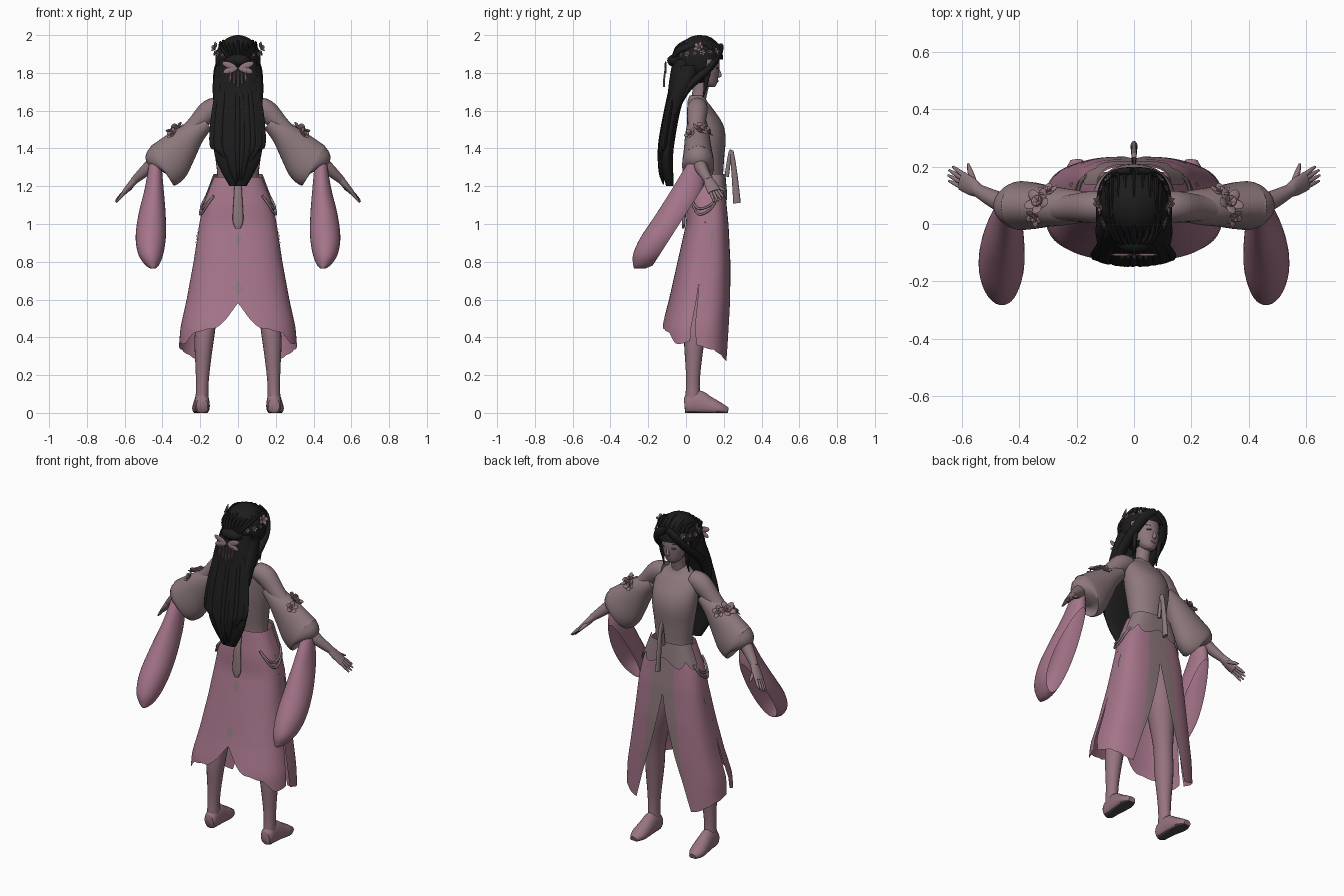
import bpy, bmesh, math, random
from mathutils import Vector, Matrix

random.seed(4)
if "Cube" in bpy.data.objects:
    bpy.data.objects.remove(bpy.data.objects["Cube"])


def material(name, *rgb):
    m = bpy.data.materials.new(name)
    m.use_nodes = True
    m.diffuse_color = (*rgb, 1)
    m.node_tree.nodes["Principled BSDF"].inputs["Base Color"].default_value = (*rgb, 1)
    return m


SKIN = material("mauve skin", .265, .185, .2)
CLOTH = material("grey mauve cloth", .265, .188, .2)
PINK = material("dusty pink cloth", .37, .175, .25)
STOCKING = material("rose stocking", .31, .175, .215)
HAIR = material("black hair", .012, .012, .012)
ROSE = material("rose ornament", .28, .18, .2)
DARK = material("dark grey", .07, .06, .065)


def finish(name, bm, mats, mirror=False):
    bmesh.ops.recalc_face_normals(bm, faces=bm.faces)
    mesh = bpy.data.meshes.new(name)
    bm.to_mesh(mesh)
    bm.free()
    ob = bpy.data.objects.new(name, mesh)
    bpy.context.collection.objects.link(ob)
    for m in mats:
        mesh.materials.append(m)
    if mirror:
        ob.modifiers.new("Mirror", "MIRROR").use_clip = False
    bpy.ops.object.select_all(action="DESELECT")
    ob.select_set(True)
    bpy.context.view_layer.objects.active = ob
    bpy.ops.object.shade_smooth_by_angle(angle=math.radians(50))
    return ob


def spline(rows, steps):
    """Catmull-Rom interpolation of equal-length tuples."""
    out = []
    for i in range(len(rows) - 1):
        p = [rows[max(i - 1, 0)], rows[i], rows[i + 1], rows[min(i + 2, len(rows) - 1)]]
        for s in range(steps):
            t = s / steps
            out.append(tuple(b + .5 * t * (c - a + t * (2*a - 5*b + 4*c - d + t * (3*(b - c) + d - a)))
                             for a, b, c, d in zip(*p)))
    return out + [rows[-1]]


def add_loft(bm, rows, n=20, steps=4, ref=None):
    """Skin elliptical sections (x, y, z, a, b); flat rings unless ref is given."""
    rows = spline(rows, steps)
    rings = []
    for i, (x, y, z, a, b) in enumerate(rows):
        t = Vector((0, 0, 1))
        if ref:
            t = (Vector(rows[min(i + 1, len(rows) - 1)][:3]) - Vector(rows[max(i - 1, 0)][:3])).normalized()
        u = Vector(ref or (0, 1, 0)).cross(t).normalized()
        v = t.cross(u)
        angles = [2 * math.pi * k / n for k in range(n)]
        rings.append([bm.verts.new(Vector((x, y, z)) + u * a * math.cos(w) + v * b * math.sin(w)) for w in angles])
    for r, q in zip(rings, rings[1:]):
        for k in range(n):
            bm.faces.new((r[k], r[(k + 1) % n], q[(k + 1) % n], q[k]))
    bm.faces.new(rings[0][::-1])
    bm.faces.new(rings[-1])


def loft(name, mat, rows, mirror=False, **kw):
    bm = bmesh.new()
    add_loft(bm, rows, **kw)
    return finish(name, bm, [mat], mirror)


def add_ball(bm, loc, size, rot=None):
    m = Matrix.Translation(loc) @ (rot or Matrix()) @ Matrix.Diagonal((*size, 1))
    bmesh.ops.create_uvsphere(bm, u_segments=12, v_segments=8, radius=1, matrix=m)


def add_flower(bm, loc, r, normal):
    q = Vector(normal).to_track_quat("Z", "Y").to_matrix().to_4x4()
    for k in range(5):
        for reach, tilt, spin in ((.55, -.4, 0), (.3, -.9, .6)):
            rot = q @ Matrix.Rotation(k * math.tau / 5 + spin, 4, "Z") @ Matrix.Rotation(tilt, 4, "Y")
            add_ball(bm, Vector(loc) + rot @ Vector((r * reach, 0, 0)), (r * reach * .9, r * .36, r * .1), rot)


# Body
loft("torso", CLOTH, [(0, .1, 1, .16, .09), (0, .11, 1.1, .145, .09), (0, .115, 1.22, .11, .08),
                      (0, .112, 1.35, .12, .09), (0, .11, 1.45, .135, .1), (0, .1, 1.53, .14, .095),
                      (0, .075, 1.61, .135, .068), (0, .06, 1.65, .09, .052), (0, .06, 1.68, .045, .04)], n=32)
loft("neck", SKIN, [(0, .055, 1.63, .055, .045), (0, .07, 1.68, .04, .04), (0, .085, 1.77, .042, .045)])
loft("head", SKIN, [(0, .13, 1.725, .022, .022), (0, .12, 1.745, .045, .045), (0, .105, 1.79, .066, .068),
                    (0, .095, 1.84, .077, .083), (0, .085, 1.9, .08, .085), (0, .08, 1.96, .05, .05)], n=28)
loft("nose", SKIN, [(0, .168, 1.825, .006, .006), (0, .176, 1.795, .009, .012), (0, .17, 1.78, .011, .016),
                    (0, .165, 1.774, .004, .004)], n=10)
loft("arms", SKIN, [(.09, .06, 1.62, .05, .05), (.15, .06, 1.6, .058, .055), (.24, .055, 1.51, .045, .045),
                    (.36, .055, 1.4, .04, .04), (.46, .075, 1.31, .035, .035), (.55, .12, 1.23, .02, .022)],
     mirror=True, ref=(0, 1, 0))
bm = bmesh.new()
add_loft(bm, [(.54, .115, 1.24, .02, .022), (.565, .13, 1.21, .018, .032), (.6, .15, 1.17, .014, .034)], ref=(0, 1, 0))
for k, tip in enumerate([(.645, .15, 1.115), (.648, .17, 1.118), (.645, .188, 1.128), (.632, .2, 1.14)]):
    base = (.595, .127 + .015 * k, 1.175)
    mid = tuple((p + q) / 2 for p, q in zip(base, tip))
    add_loft(bm, [(*base, .01, .009), (*mid, .009, .008), (*tip, .004, .004)], n=8, ref=(0, 1, 0))
add_loft(bm, [(.555, .14, 1.21, .01, .01), (.57, .18, 1.19, .01, .01), (.578, .21, 1.175, .004, .004)], n=8, ref=(0, 0, 1))
finish("hands", bm, [SKIN], True)
loft("legs", STOCKING, [(.09, .1, 1.02, .085, .08), (.115, .09, .8, .085, .085), (.155, .065, .56, .055, .058),
                        (.178, .045, .4, .052, .055), (.187, .038, .22, .037, .039), (.19, .036, .12, .033, .037),
                        (.19, .036, .04, .037, .044)], mirror=True)
shoes = loft("shoes", STOCKING, [(.19, -.008, .04, .03, .04), (.19, .01, .042, .038, .055), (.191, .06, .05, .04, .07),
                                 (.194, .12, .035, .045, .052), (.198, .18, .02, .044, .034), (.2, .222, .01, .022, .018)],
             mirror=True, ref=(0, 0, 1))
shoes.data.materials.append(DARK)
for v in shoes.data.vertices:
    v.co.z = max(v.co.z, 0)
for f in shoes.data.polygons:
    f.material_index = int(f.center.z < .006)

# Face details
bm = bmesh.new()
add_ball(bm, (.031, .166, 1.825), (.016, .008, .006), Matrix.Rotation(-.35, 4, "Z"))
add_ball(bm, (.033, .166, 1.852), (.02, .005, .0025), Matrix.Rotation(-.35, 4, "Z"))
finish("eyes_and_brows", bm, [DARK], True)
bm = bmesh.new()
add_ball(bm, (0, .166, 1.757), (.017, .007, .006))
finish("lips", bm, [STOCKING])

# Skirt: sheets wrapped around a height profile (z, half width, back y, front y)
PROFILE = [(1.27, .12, .03, .2), (1.1, .185, .005, .215), (1, .205, 0, .225), (.8, .235, -.045, .235),
           (.6, .272, -.09, .235), (.45, .305, -.13, .23), (.26, .32, -.14, .225)]


def wrap(a, z, off=0):
    for p, q in zip(PROFILE, PROFILE[1:]):
        if z >= q[0]:
            break
    t = (z - p[0]) / (q[0] - p[0])
    rx, y0, y1 = (p[i] + t * (q[i] - p[i]) for i in (1, 2, 3))
    s, c = math.sin(a), math.cos(a)
    power = lambda v: math.copysign(abs(v) ** (.65 if c > 0 else .8), v)
    return Vector(((rx + off) * power(s), (y0 + y1) / 2 + ((y1 - y0) / 2 + off) * power(c), z))


def panel(name, mats, start, end, hem, top=1.25, off=0, nu=44, nv=26, trim=None):
    bm = bmesh.new()
    grid = []
    for j in range(nv + 1):
        row = []
        for i in range(nu + 1):
            u, v = i / nu, j / nv
            z = top
            for _ in range(4):
                a = start(z) + (end(z) - start(z)) * u
                z = top + (hem(a) - top) * v
            row.append(bm.verts.new(wrap(a, z, off)))
        grid.append(row)
    for j in range(nv):
        for i in range(nu):
            f = bm.faces.new((grid[j][i], grid[j][i + 1], grid[j + 1][i + 1], grid[j + 1][i]))
            if trim:
                f.material_index = int(trim(i / nu, j / nv))
    return finish(name, bm, mats, True)


def back_hem(a):
    d = math.pi - a
    return .47 + .11 * max(0, 1 - d / .4) ** 2.2 - .08 * min(1, max(0, (d - .45) / .6)) - .025 * abs(math.sin(d * 4))


panel("skirt_front_panels", [PINK, CLOTH], lambda z: .44 * (max(0, .95 - z) / .67) ** 1.5,
      lambda z: 1.62 - max(0, .69 - z) * .18,
      lambda a: .3 - .025 * abs(math.sin(a * 4)) + .06 * min(1, max(0, (a - .75) / .4)),
      trim=lambda u, v: u < .13 * min(1, 1.8 - 2 * v))
panel("skirt_back_panel", [PINK], lambda z: 1.62 + max(0, .69 - z) * .12, lambda z: math.pi, back_hem)
panel("peplum", [CLOTH], lambda z: 0, lambda z: 1.45, lambda a: 1.17 - .045 * abs(math.sin(a * 4)),
      top=1.265, off=.008, nv=8)

# Small embroidered lozenges on the skirt
bm = bmesh.new()
for a, z, size in ((math.pi, .92, .035), (math.pi, .66, .04), (1.45, .93, .05)):
    corners = ((0, size), (.05, 0), (0, -size), (-.05, 0))
    bm.faces.new([bm.verts.new(wrap(a + da, z + dz, .005)) for da, dz in corners])
finish("embroidery", bm, [CLOTH], True)

# Hip cords, back sash and front tassel
bm = bmesh.new()
for drop in (.07, .1):
    pts = [wrap(1.2 + .17 * k, 1.15 - drop * math.sin(math.pi * k / 7), .008) for k in range(8)]
    add_loft(bm, [(*p, .006, .006) for p in pts], n=8, steps=3, ref=(0, 0, 1))
finish("hip_cords", bm, [CLOTH], True)
loft("back_sash", CLOTH, [(0, .02, 1.26, .016, .01), (0, -.005, 1.15, .022, .01), (0, -.012, 1.02, .028, .01),
                          (0, -.014, .975, .012, .006)])
loft("front_tassel", CLOTH, [(0, .215, 1.25, .012, .008), (0, .235, 1.38, .01, .008), (0, .245, 1.36, .012, .01),
                             (0, .258, 1.25, .016, .011), (0, .27, 1.11, .02, .012)], ref=(1, 0, 0))

# Sleeves: flared bells, then hanging drapes sliced open along the front
loft("puff_sleeves", CLOTH, [(.165, .06, 1.535, .04, .052), (.24, .06, 1.475, .068, .064), (.31, .062, 1.4, .1, .073),
                             (.375, .064, 1.325, .124, .084), (.41, .064, 1.3, .11, .08), (.42, .064, 1.285, .05, .04)],
     mirror=True, ref=(0, 1, 0), n=28)
bm = bmesh.new()
add_loft(bm, [(.437, .055, 1.36, .028, .025), (.443, .015, 1.2, .048, .08), (.455, -.06, 1.05, .072, .1),
              (.462, -.135, .93, .08, .105), (.462, -.19, .84, .066, .09), (.455, -.225, .785, .038, .055),
              (.45, -.245, .765, .014, .03)], n=32)
bmesh.ops.bisect_plane(bm, geom=bm.verts[:] + bm.edges[:] + bm.faces[:], plane_co=(0, -.035, 1),
                       plane_no=(0, .84, -.54), clear_outer=True)
finish("hanging_sleeves", bm, [PINK], True)
bm = bmesh.new()
add_flower(bm, (.33, .075, 1.495), .052, (.5, .35, .8))
add_flower(bm, (.3, .11, 1.49), .038, (.2, .8, .5))
add_flower(bm, (.345, .025, 1.475), .036, (.6, -.5, .6))
finish("sleeve_flowers", bm, [ROSE], True)

# Hair
bm = bmesh.new()
bmesh.ops.create_uvsphere(bm, u_segments=40, v_segments=28, radius=1,
                          matrix=Matrix.Translation((0, .072, 1.87)) @ Matrix.Diagonal((.12, .125, .13, 1)))
face = [f for f in bm.faces if f.calc_center_median().y > .115 and f.calc_center_median().z < 1.87]
bmesh.ops.delete(bm, geom=face, context="FACES")
finish("hair_cap", bm, [HAIR])
bm = bmesh.new()
add_loft(bm, [(.005, .185, 1.94, .02, .014), (.06, .177, 1.9, .028, .014), (.094, .13, 1.83, .03, .018),
              (.102, .06, 1.77, .03, .022), (.102, .0, 1.71, .028, .022), (.1, -.04, 1.62, .01, .01)], n=12, ref=(0, 1, 0))
add_loft(bm, [(.085, .13, 1.85, .01, .012), (.086, .11, 1.77, .012, .014), (.082, .1, 1.71, .006, .008),
              (.085, .09, 1.67, .003, .003)], n=10)
add_loft(bm, [(.085, .02, 1.84, .033, .05), (.097, -.015, 1.74, .037, .05), (.103, -.05, 1.66, .028, .04),
              (.108, -.065, 1.58, .014, .017)], n=14)
finish("side_locks", bm, [HAIR], True)
bm = bmesh.new()
add_loft(bm, [(0, -.01, 1.87, .095, .06), (0, -.035, 1.75, .115, .055), (0, -.068, 1.6, .115, .038),
              (0, -.1, 1.4, .128, .035), (0, -.1, 1.3, .1, .032), (0, -.085, 1.2, .045, .02)], n=28)
for k in range(15):
    x = -.115 + .23 * k / 14 + random.uniform(-.008, .008)
    depth = .034 * math.sqrt(max(0, 1 - (x / .13) ** 2))
    end = 1.18 + abs(x) * 1.1 + random.uniform(0, .04)
    add_loft(bm, [(x * .7, -.02 - depth, 1.83, .012, .012), (x, -.07 - depth, 1.6, .02, .013),
                  (x * 1.1, -.1 - depth, 1.42, .02, .014), (x * .8, -.1 - depth, end + .07, .016, .012),
                  (x * .5, -.085 - depth, end, .003, .003)], n=8)
finish("long_hair", bm, [HAIR])
bm = bmesh.new()
add_ball(bm, (0, -.055, 1.865), (.07, .045, .035))
for k in range(9):
    w = -1.2 + .3 * k
    add_loft(bm, [(.1 * math.sin(w), .185 - .06 * w * w * .6, 1.925, .012, .008),
                  (.1 * math.sin(w), .1, 1.985 - .025 * abs(w), .014, .008),
                  (.085 * math.sin(w), -.03, 1.945 - .02 * abs(w), .014, .008),
                  (.04 * math.sin(w), -.07, 1.87, .01, .008)], n=8, ref=(1, 0, 0))
finish("swept_hair_and_bun", bm, [HAIR])

# Hair ornaments: flower wreath and back hairpin
bm = bmesh.new()
for k in range(7):
    w = .5 + .32 * k
    add_flower(bm, (.12 * math.sin(w), .072 + .126 * math.cos(w), 1.918 - .004 * k), .014 + .004 * (k % 2),
               (math.sin(w), math.cos(w), .3))
add_flower(bm, (.118, .07, 1.935), .03, (.8, -.4, .4))
finish("flower_wreath", bm, [ROSE], True)
bm = bmesh.new()
for tilt, x, z, size in ((.35, .045, 1.84, .04), (-.3, .04, 1.815, .04)):
    add_ball(bm, (x, -.108, z), (size, .006, .017), Matrix.Rotation(-tilt, 4, "Y"))
for k in range(3):
    add_loft(bm, [(.02 * k, -.112, 1.81, .004, .004), (.021 * k, -.117, 1.725 + .015 * k, .007, .006)], n=6)
finish("back_hairpin", bm, [ROSE], True)
